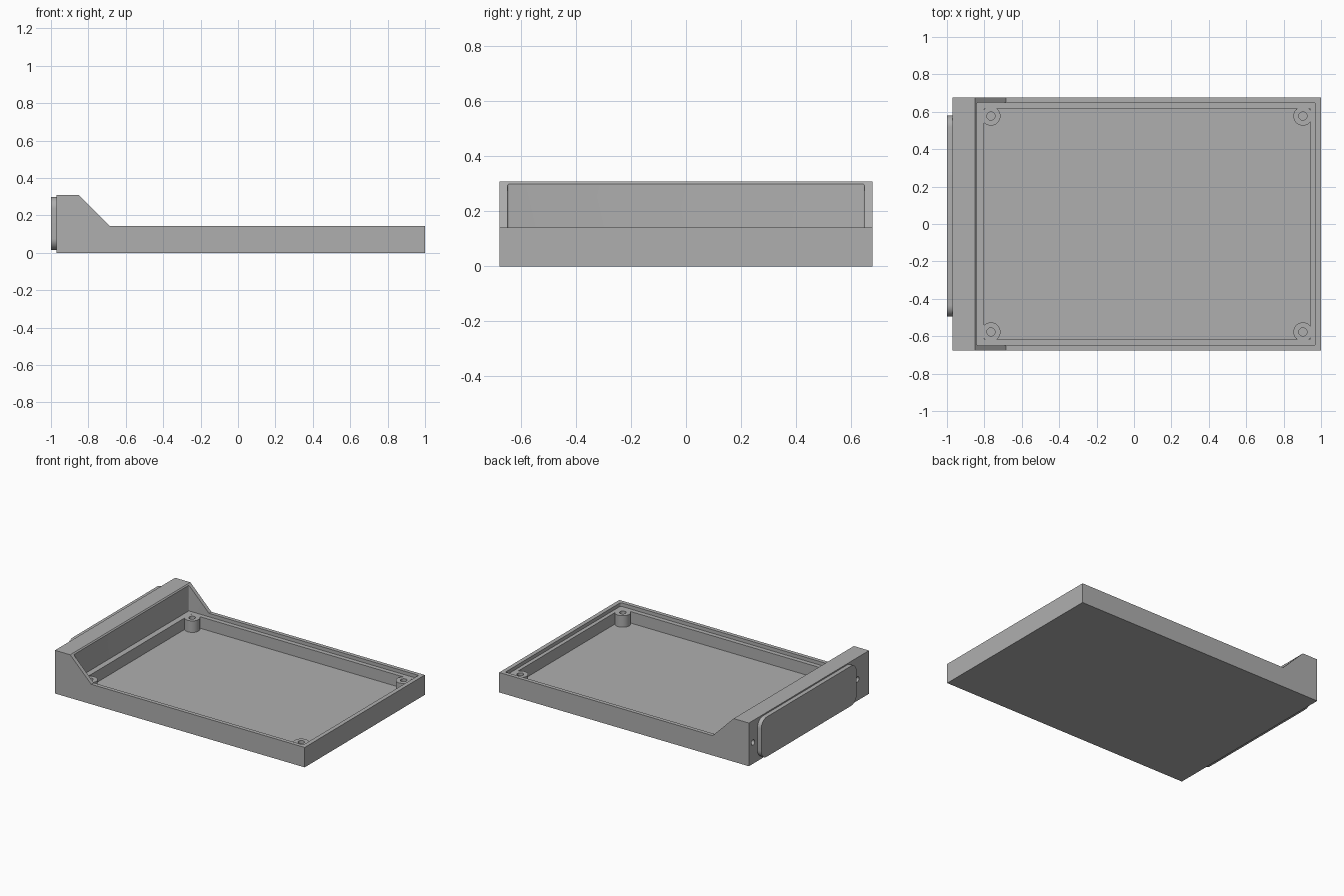
import bpy, bmesh, math
from mathutils import Matrix, Vector

cube = bpy.data.objects.get("Cube")
if cube:
    bpy.data.objects.remove(cube, do_unlink=True)

grey = bpy.data.materials.new("plain_grey")
grey.use_nodes = True
grey.diffuse_color = (0.43, 0.43, 0.43, 1)
grey.node_tree.nodes["Principled BSDF"].inputs["Base Color"].default_value = (0.43, 0.43, 0.43, 1)


def prism(name, points, direction):
    """Extrude a closed outline of 3D points along a direction."""
    bm = bmesh.new()
    face = bm.faces.new([bm.verts.new(p) for p in points])
    moved = bmesh.ops.extrude_face_region(bm, geom=[face])["geom"]
    bmesh.ops.translate(bm, vec=Vector(direction),
                        verts=[v for v in moved if isinstance(v, bmesh.types.BMVert)])
    bmesh.ops.recalc_face_normals(bm, faces=bm.faces)
    mesh = bpy.data.meshes.new(name)
    bm.to_mesh(mesh)
    bm.free()
    mesh.materials.append(grey)
    obj = bpy.data.objects.new(name, mesh)
    bpy.context.collection.objects.link(obj)
    return obj


def rounded(a0, a1, b0, b1, r, steps=10):
    """2D rounded rectangle outline."""
    pts = []
    corners = [(a1 - r, b1 - r), (a0 + r, b1 - r), (a0 + r, b0 + r), (a1 - r, b0 + r)]
    for q, (a, b) in enumerate(corners):
        for i in range(steps + 1):
            t = math.pi / 2 * (q + i / steps)
            pts.append((a + r * math.cos(t), b + r * math.sin(t)))
    return pts


def circle(a, b, r, n=40):
    return [(a + r * math.cos(2 * math.pi * i / n), b + r * math.sin(2 * math.pi * i / n))
            for i in range(n)]


def upright(name, outline, z0, z1):
    return prism(name, [(x, y, z0) for x, y in outline], (0, 0, z1 - z0))


def sideways(name, outline, x0, x1):
    return prism(name, [(x0, y, z) for y, z in outline], (x1 - x0, 0, 0))


def cut(target, cutter):
    """Subtract the cutter for good and discard it."""
    cutter.hide_render = True
    mod = target.modifiers.new("cut", "BOOLEAN")
    mod.operation = "DIFFERENCE"
    mod.solver = "EXACT"
    mod.object = cutter
    bpy.context.view_layer.objects.active = target
    bpy.ops.object.modifier_apply(modifier=mod.name)
    bpy.data.objects.remove(cutter, do_unlink=True)


def smooth(obj):
    bpy.ops.object.select_all(action="DESELECT")
    obj.select_set(True)
    bpy.context.view_layer.objects.active = obj
    bpy.ops.object.shade_smooth_by_angle(angle=math.radians(30))


HALF = 0.677      # half depth of the tray
LEDGE = 0.117     # height of the lid ledge and boss tops
FLOOR = 0.035
bosses = [(x, s * 0.577) for x in (-0.765, 0.903) for s in (-1, 1)]

# Tray body with raised end block and sloped cheeks
side = [(-0.97, 0), (1, 0), (1, 0.142), (-0.684, 0.142), (-0.85, 0.308), (-0.97, 0.308)]
body = prism("tray_body", [(x, -HALF, z) for x, z in side], (0, 2 * HALF, 0))

# Lid recess
cut(body, upright("recess_cutter", rounded(-0.842, 0.97, -0.649, 0.649, 0.008, 4), LEDGE, 0.5))

# Inner cavity, leaving the corner bosses standing
cavity = upright("cavity_cutter", rounded(-0.802, 0.943, -0.617, 0.617, 0.004, 2), FLOOR, 0.2)
for x, y in bosses:
    cut(cavity, upright("boss_column", circle(x, y, 0.051), 0, 0.4))
cut(body, cavity)

# Screw holes in the bosses
for x, y in bosses:
    cut(body, upright("boss_hole", circle(x, y, 0.022, 24), FLOOR + 0.01, 0.3))

# Screw holes either side of the end panel
for y in (-0.545, 0.63):
    cut(body, sideways("end_hole", circle(y, 0.152, 0.019, 24), -1.1, -0.9))
smooth(body)

# Raised end panel with rounded corners
panel = sideways("end_panel", rounded(-0.495, 0.58, 0.015, 0.299, 0.062), -1.0, -0.968)
smooth(panel)
